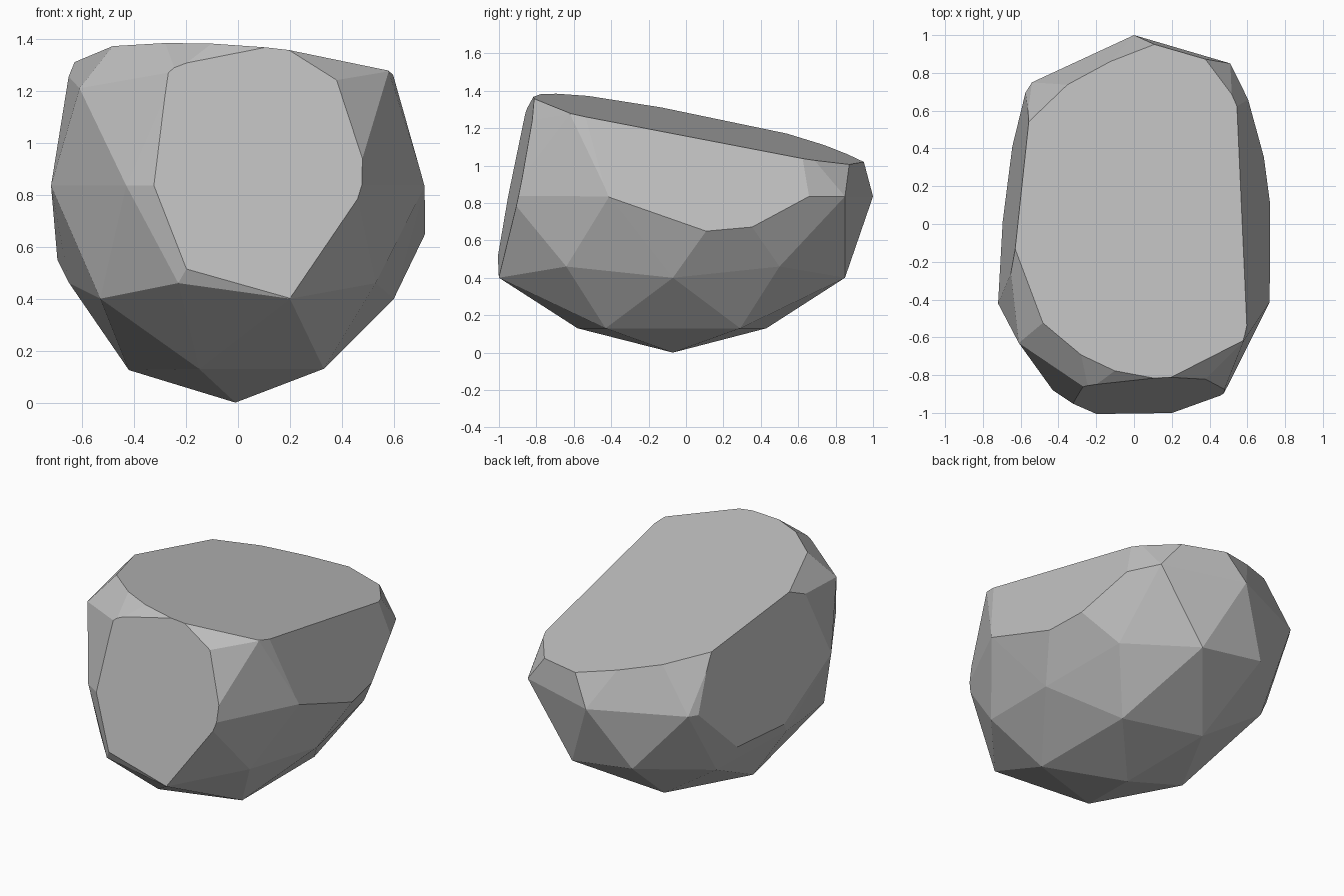
import bpy, bmesh
from mathutils import Vector

if "Cube" in bpy.data.objects:
    bpy.data.objects.remove(bpy.data.objects["Cube"])

# Single stone colour
grey = bpy.data.materials.new("stone_grey")
grey.diffuse_color = (0.52, 0.52, 0.52, 1.0)
grey.use_nodes = True
grey.node_tree.nodes["Principled BSDF"].inputs["Base Color"].default_value = grey.diffuse_color

# Boulder: a stretched low-poly sphere
bm = bmesh.new()
bmesh.ops.create_icosphere(bm, subdivisions=2, radius=1.0)
for v in bm.verts:
    v.co = Vector((v.co.x * 0.78 - 0.01, v.co.y * 1.09 - 0.07, v.co.z * 0.838 + 0.838))

# Irregular corners: each pulls the nearest vertex onto itself
corners = [
    # lower rings
    (0.33, -0.43, 0.13), (-0.15, -0.58, 0.13), (-0.15, 0.43, 0.13), (0.33, 0.29, 0.13),
    (0.20, -1.00, 0.40), (0.60, -0.07, 0.40), (0.20, 0.85, 0.40), (-0.53, -0.62, 0.40),
    (0.53, -0.64, 0.46), (0.53, 0.50, 0.46), (-0.23, -0.98, 0.46), (-0.65, -0.07, 0.46),
    # widest ring
    (0.72, -0.41, 0.835), (0.81, 0.24, 0.835), (0.51, 0.85, 0.835), (0.0, 1.0, 0.835),
    (-0.54, 0.75, 0.835), (-0.84, 0.28, 0.835), (-0.72, -0.42, 0.835), (-0.43, -0.88, 0.835),
    # upper ring
    (0.22, 0.90, 1.21), (-0.61, -0.63, 1.21), (-0.24, 0.73, 1.275),
    (-0.24, -0.88, 1.275), (0.58, -0.62, 1.275),
]
for c in map(Vector, corners):
    min(bm.verts, key=lambda v: (v.co - c).length).co = c


def chip(point, normal):
    """Slice off everything outside the plane and cap the cut."""
    cut = bmesh.ops.bisect_plane(bm, geom=bm.verts[:] + bm.edges[:] + bm.faces[:],
                                 dist=0.0005, plane_co=point, plane_no=normal,
                                 clear_outer=True)
    rim = [e for e in bm.edges if e.is_boundary]
    bmesh.ops.holes_fill(bm, edges=rim, sides=0)


chip((0, 0, 1.218), (0.106, 0.197, 1.0))         # sloping top
chip((0, -1.094, 0), (0.069, -1.0, 0.198))       # front
chip((0.72, 0.11, 0.65), (0.95, 0.10, 0.297))    # right side
chip((-0.758, 0, 0), (-1.0, 0.13, 0.1115))       # left side

bmesh.ops.remove_doubles(bm, verts=bm.verts[:], dist=0.002)
bmesh.ops.recalc_face_normals(bm, faces=bm.faces[:])
mesh = bpy.data.meshes.new("boulder")
bm.to_mesh(mesh)
bm.free()
mesh.materials.append(grey)
boulder = bpy.data.objects.new("boulder", mesh)
bpy.context.collection.objects.link(boulder)
